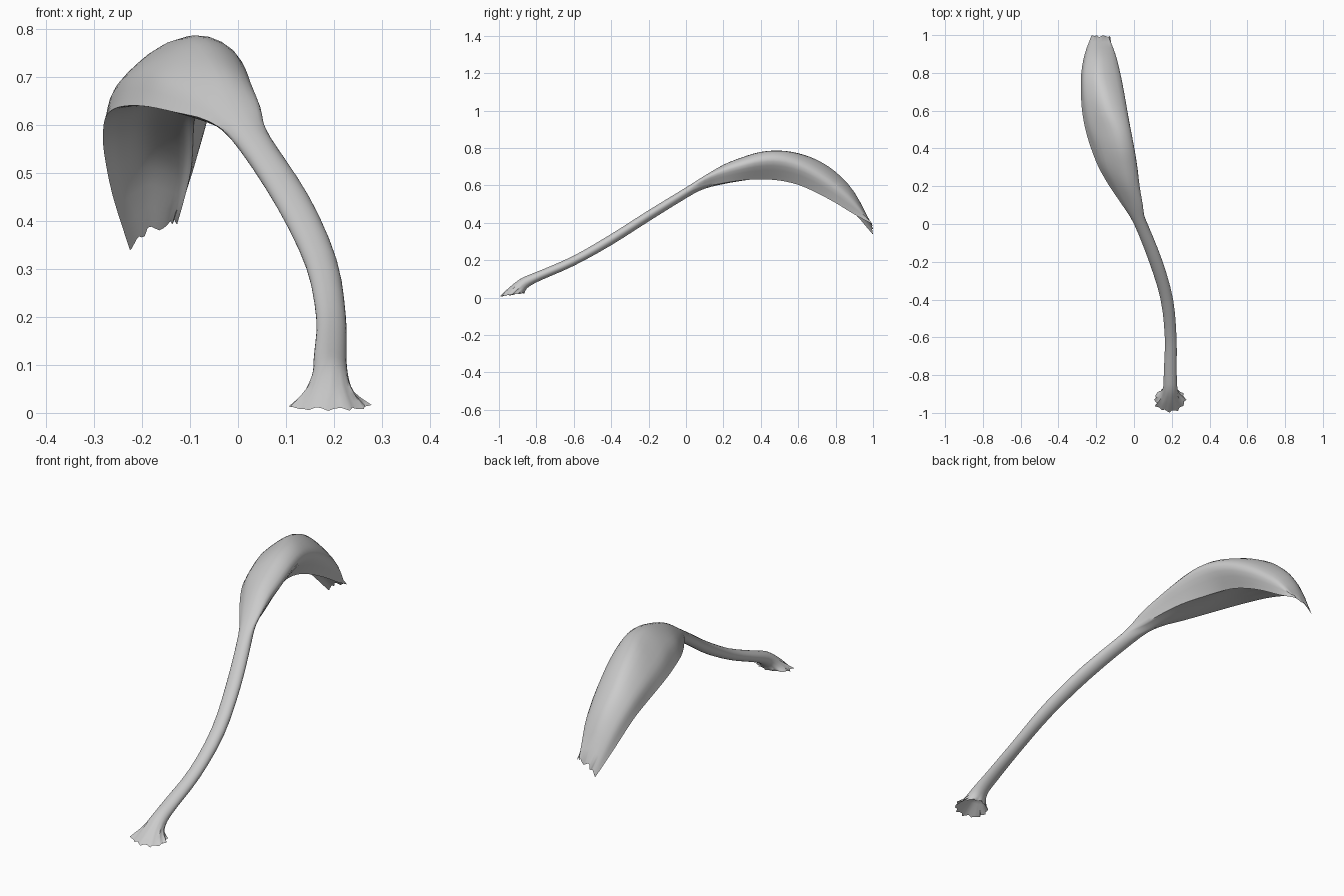
import bpy, bmesh, math, random
from mathutils import Vector

if "Cube" in bpy.data.objects:
    bpy.data.objects.remove(bpy.data.objects["Cube"])

random.seed(4)
HALF = 18                 # segments over the upper half of each ring
COUNT = HALF * 2


def spline(p, t):
    """Catmull-Rom point on a list of vectors, t in 0..len-1."""
    i = min(int(t), len(p) - 2)
    f = t - i
    b, c = p[i], p[i + 1]
    a = p[i - 1] if i else b * 2 - c
    d = p[i + 2] if i + 2 < len(p) else c * 2 - b
    return 0.5 * (2 * b + (c - a) * f + (2 * a - 5 * b + 4 * c - d) * f * f
                  + (3 * b - 3 * c + d - a) * f ** 3)


def tube_ring(x, y, z, rx, h, tilt=0, jag=0):
    """Elliptical ring, tilted from upright (0) to lying flat (90)."""
    t = math.radians(tilt)
    ring = []
    for k in range(COUNT):
        a = math.pi - math.tau * k / COUNT
        r = 1 + jag * ((1 if k % 3 == 0 else -0.6) * 0.8 + random.uniform(-.8, .8))
        s = h * r * math.sin(a)
        ring.append(Vector((x + rx * r * math.cos(a), y - s * math.sin(t),
                            z + s * math.cos(t) + jag * random.uniform(-.04, .04))))
    return ring


def hood_ring(y, cup, pts, jag=False):
    """Arched outer skin through five x,z points, and an underside cupped up beneath it."""
    ctrl = [Vector((px, y, pz)) for px, pz in pts]
    outer = [spline(ctrl, 4 * j / HALF) for j in range(HALF + 1)]
    if jag:               # torn tip edge
        for j, v in enumerate(outer):
            k = random.uniform(0, 1) * (0.4 if j < 4 else 1)
            v += Vector((0, -0.014 * k, 0.024 * k))
    inner = []
    for j in range(HALF - 1, 0, -1):
        chord = outer[0].lerp(outer[-1], j / HALF)
        inner.append(chord.lerp(outer[j], cup))
    return outer + inner


# flared foot and stem: x, y, z, half width, half height, tilt, raggedness
stem = [
    (.188, -.930, .016, .080, .062, 98, .09),
    (.190, -.900, .045, .050, .040, 66, .03),
    (.192, -.860, .080, .037, .030, 30, 0),
    (.192, -.780, .118, .034, .027, 0, 0),
    (.194, -.600, .197, .031, .027, 0, 0),
    (.174, -.400, .310, .033, .030, 0, 0),
    (.116, -.200, .437, .036, .030, 0, 0),
    (.036, .000, .560, .036, .029, 0, 0),
]
# hood: y, cup amount, then left edge, upper left, crest, right bulge, right edge
hood = [
    (.10, -.3, ((-.062, .608), (-.040, .634), (.000, .652), (.046, .640), (.027, .592))),
    (.20, -.12, ((-.130, .626), (-.095, .675), (-.030, .710), (.029, .682), (.002, .612))),
    (.30, -.06, ((-.187, .638), (-.147, .704), (-.050, .750), (.018, .710), (-.026, .627))),
    (.40, .02, ((-.227, .640), (-.178, .721), (-.070, .779), (.003, .732), (-.060, .632))),
    (.50, .10, ((-.257, .634), (-.214, .715), (-.095, .786), (-.016, .735), (-.084, .626))),
    (.60, .18, ((-.275, .618), (-.240, .698), (-.135, .772), (-.036, .714), (-.092, .603))),
    (.70, .26, ((-.281, .588), (-.256, .669), (-.160, .736), (-.055, .668), (-.094, .560))),
    (.80, .38, ((-.279, .542), (-.258, .618), (-.180, .672), (-.076, .603), (-.098, .506))),
    (.90, .55, ((-.261, .452), (-.243, .520), (-.182, .564), (-.102, .515), (-.112, .445))),
    (1.0, .80, ((-.225, .335), (-.211, .358), (-.182, .376), (-.142, .382), (-.127, .388))),
]
keys = [tube_ring(*s) for s in stem]
keys += [hood_ring(*s, jag=(s[0] == 1.0)) for s in hood]

# smooth the rings along the length, then add the hollow under the foot
STEPS = 3
last = len(keys) - 1
rings = [tube_ring(.190, -.885, .055, .022, .018, 70),
         tube_ring(.190, -.900, .037, .044, .034, 72)]
columns = [[r[k] for r in keys] for k in range(COUNT)]
for i in range(last * STEPS + 1):
    rings.append([spline(c, i / STEPS) for c in columns])

# skin the rings into one continuous surface
bm = bmesh.new()
grid = [[bm.verts.new(p) for p in r] for r in rings]
for a, b in zip(grid, grid[1:]):
    for k in range(COUNT):
        n = (k + 1) % COUNT
        bm.faces.new((a[k], a[n], b[n], b[k]))
bm.faces.new(grid[0])
tip = grid[-1]
for j in range(HALF):     # close the thin tip edge between outer and inner skins
    quad = [tip[j], tip[j + 1], tip[-j - 1 if j + 1 < HALF else HALF], tip[-j if j else 0]]
    bm.faces.new(list(dict.fromkeys(quad)))
bmesh.ops.recalc_face_normals(bm, faces=bm.faces)

mesh = bpy.data.meshes.new("hooded_petal")
bm.to_mesh(mesh)
bm.free()
petal = bpy.data.objects.new("hooded_petal", mesh)
bpy.context.collection.objects.link(petal)
bpy.context.view_layer.objects.active = petal
petal.select_set(True)
bpy.ops.object.shade_smooth_by_angle(angle=math.radians(50))
